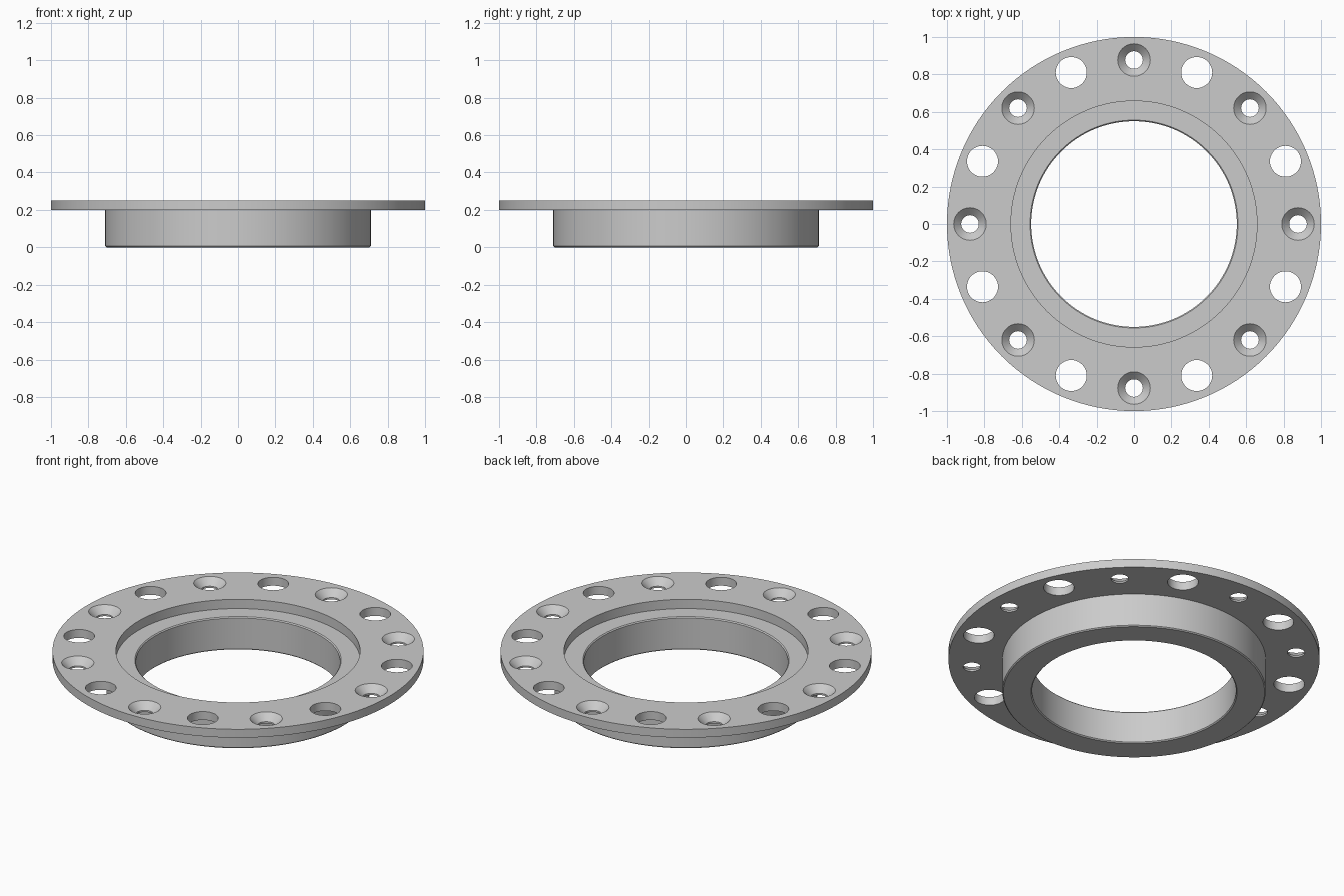
import bpy, bmesh, math
from mathutils import Matrix, Vector

cube = bpy.data.objects.get("Cube")
if cube:
    bpy.data.objects.remove(cube, do_unlink=True)

grey = bpy.data.materials.new("machined_grey")
grey.use_nodes = True
colour = (0.6, 0.6, 0.6, 1)
grey.diffuse_color = colour
grey.node_tree.nodes["Principled BSDF"].inputs["Base Color"].default_value = colour


def add_lathe(bm, profile, segments, offset=(0, 0, 0)):
    """Revolve a closed (radius, height) loop; zero radius becomes a pole."""
    rings = []
    for r, z in profile:
        if r == 0:
            rings.append([bm.verts.new(Vector(offset) + Vector((0, 0, z)))] * segments)
        else:
            rings.append([bm.verts.new(Vector(offset) + Matrix.Rotation(
                2 * math.pi * i / segments, 3, 'Z') @ Vector((r, 0, z)))
                for i in range(segments)])
    for a, b in zip(rings, rings[1:] + rings[:1]):
        for i in range(segments):
            j = (i + 1) % segments
            corners = list(dict.fromkeys((a[i], a[j], b[j], b[i])))
            if len(corners) > 2:
                bm.faces.new(corners)


def make_object(name, bm):
    bmesh.ops.recalc_face_normals(bm, faces=bm.faces)
    mesh = bpy.data.meshes.new(name)
    bm.to_mesh(mesh)
    bm.free()
    mesh.materials.append(grey)
    obj = bpy.data.objects.new(name, mesh)
    bpy.context.collection.objects.link(obj)
    return obj


PLATE_TOP, PLATE_BOTTOM, FLOOR = 0.25, 0.2, 0.195
BORE, HUB, RECESS, EDGE = 0.55, 0.71, 0.658, 0.006

# Plate, hub, recess and bore as one turned section
bm = bmesh.new()
add_lathe(bm, [
    (1, PLATE_BOTTOM), (1, PLATE_TOP), (RECESS, PLATE_TOP), (RECESS, FLOOR),
    (BORE + EDGE, FLOOR), (BORE, FLOOR - EDGE),
    (BORE, EDGE), (BORE + EDGE, 0),
    (HUB - EDGE, 0), (HUB, EDGE), (HUB, PLATE_BOTTOM)], 128)
flange = make_object("flange_ring", bm)

# Alternating countersunk screw holes and plain holes
countersink = [(0, 0.15), (0.047, 0.15), (0.047, 0.21), (0.087, PLATE_TOP),
               (0.087, 0.3), (0, 0.3)]
plain = [(0, 0.15), (0.083, 0.15), (0.083, 0.3), (0, 0.3)]
bm = bmesh.new()
for k in range(16):
    angle = k * math.pi / 8
    place = (0.877 * math.cos(angle), 0.877 * math.sin(angle), 0)
    add_lathe(bm, plain if k % 2 else countersink, 40, place)
cutter = make_object("hole_cutter", bm)
cutter.hide_render = True

cut = flange.modifiers.new("holes", 'BOOLEAN')
cut.operation = 'DIFFERENCE'
cut.solver = 'EXACT'
cut.object = cutter

bpy.ops.object.select_all(action='DESELECT')
flange.select_set(True)
bpy.context.view_layer.objects.active = flange
bpy.ops.object.modifier_apply(modifier=cut.name)
bpy.data.objects.remove(cutter, do_unlink=True)
bpy.ops.object.shade_smooth_by_angle(angle=math.radians(30))
